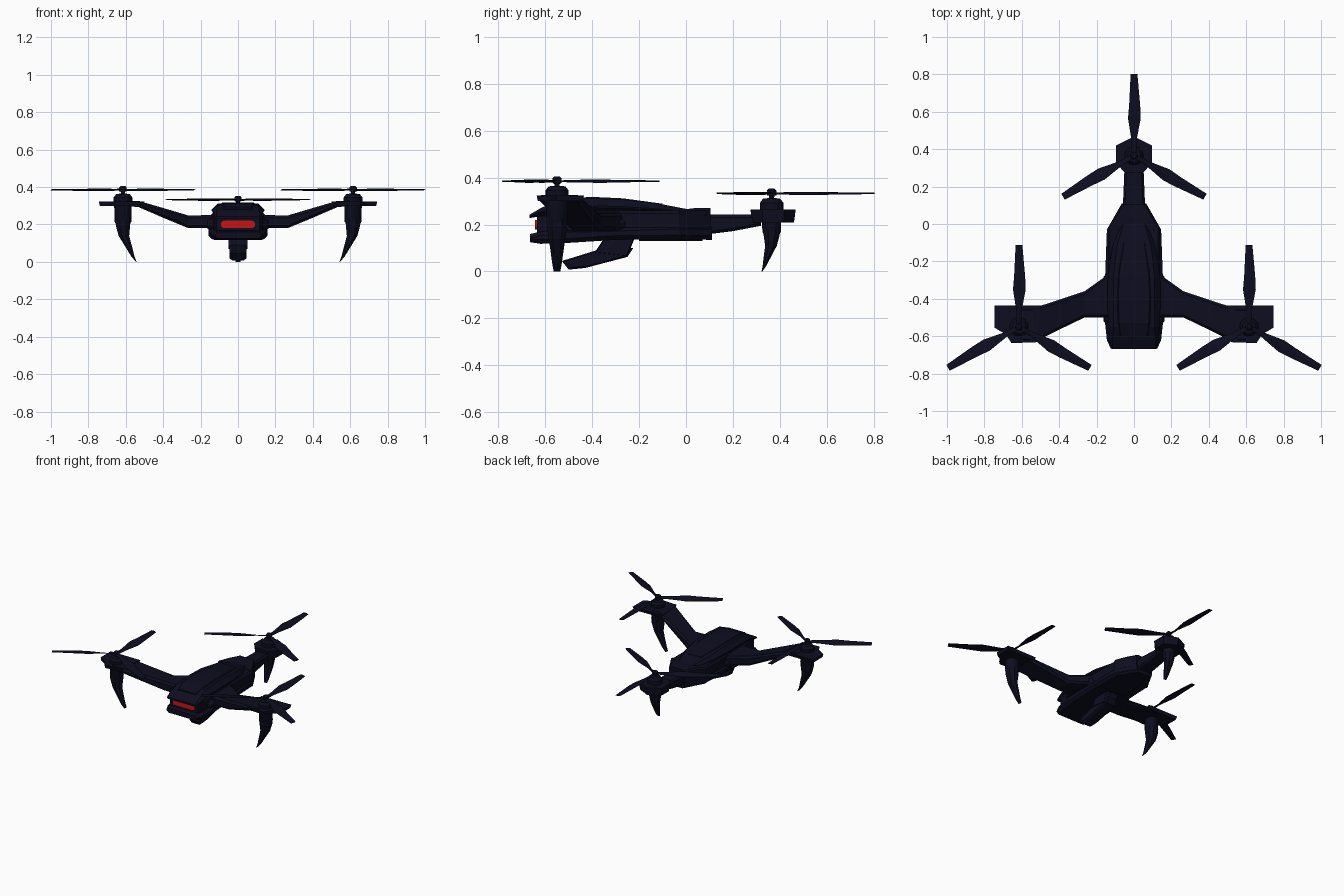
import bpy, bmesh
from math import radians, sin, cos, pi
from mathutils import Matrix, Vector

cube = bpy.data.objects.get("Cube")
if cube:
    bpy.data.objects.remove(cube, do_unlink=True)


def material(name, rgb):
    m = bpy.data.materials.new(name)
    m.use_nodes = True
    m.diffuse_color = (*rgb, 1)
    m.node_tree.nodes["Principled BSDF"].inputs["Base Color"].default_value = (*rgb, 1)
    return m


NAVY = material("dark_navy", (0.004, 0.004, 0.014))
RED = material("red_light", (0.58, 0.007, 0.007))


def skin(name, rings, mat=NAVY, smooth=False):
    """Bridge equal rings of points and cap both ends."""
    bm = bmesh.new()
    loops = [[bm.verts.new(p) for p in ring] for ring in rings]
    n = len(loops[0])
    for a, b in zip(loops, loops[1:]):
        for i in range(n):
            j = (i + 1) % n
            bm.faces.new((a[i], a[j], b[j], b[i]))
    bm.faces.new(loops[0])
    bm.faces.new(loops[-1])
    bmesh.ops.recalc_face_normals(bm, faces=bm.faces)
    mesh = bpy.data.meshes.new(name)
    bm.to_mesh(mesh)
    bm.free()
    obj = bpy.data.objects.new(name, mesh)
    bpy.context.collection.objects.link(obj)
    mesh.materials.append(mat)
    if smooth:
        bpy.ops.object.select_all(action="DESELECT")
        obj.select_set(True)
        bpy.context.view_layer.objects.active = obj
        bpy.ops.object.shade_smooth_by_angle(angle=radians(35))
    return obj


def octagon(lo, hi, z0, z1, c):
    c = min(c, (z1 - z0) * 0.45, (hi - lo) * 0.45)
    return [(lo + c, z0), (hi - c, z0), (hi, z0 + c), (hi, z1 - c),
            (hi - c, z1), (lo + c, z1), (lo, z1 - c), (lo, z0 + c)]


def hull(name, sections, c, mat=NAVY):
    """Symmetric loft along y; section = (y, half width, bottom, top)."""
    return skin(name, [[(a, y, z) for a, z in octagon(-w, w, z0, z1, c)]
                       for y, w, z0, z1 in sections], mat)


def arm_loft(name, sections, c, side):
    """Loft along x; section = (x, front y, back y, bottom, top)."""
    return skin(name, [[(side * x, a, z) for a, z in octagon(y0, y1, z0, z1, c)]
                       for x, y0, y1, z0, z1 in sections])


def plate(name, outline, z0, z1, shrink=1.0, side=1):
    """Flat polygon prism whose underside may be smaller."""
    mid = sum((Vector(p) for p in outline), Vector((0, 0))) / len(outline)
    low = [mid + (Vector(p) - mid) * shrink for p in outline]
    return skin(name, [[(side * x, y, z0) for x, y in low],
                       [(side * x, y, z1) for x, y in outline]])


def side_prism(name, outline, w, inset):
    """Side profile (y, z) extruded across x with chamfered cheeks."""
    mid = sum((Vector(p) for p in outline), Vector((0, 0))) / len(outline)
    rings = []
    for x, s in ((-w, inset), (-w * 0.7, 1), (w * 0.7, 1), (w, inset)):
        rings.append([(x, *(mid + (Vector(p) - mid) * s)) for p in outline])
    return skin(name, rings)


def lathe(name, x, y, profile, n=16):
    return skin(name, [[(x + r * cos(2 * pi * i / n), y + r * sin(2 * pi * i / n), z)
                        for i in range(n)] for r, z in profile], smooth=True)


# Fuselage: lower hull, recessed core, canopy and rear block
hull("lower_hull", [(-0.665, 0.125, 0.125, 0.16), (-0.62, 0.145, 0.118, 0.17),
                    (-0.5, 0.158, 0.122, 0.185), (-0.3, 0.155, 0.135, 0.19),
                    (-0.03, 0.145, 0.137, 0.2), (0.11, 0.065, 0.135, 0.2)], 0.018)
hull("body_core", [(-0.635, 0.115, 0.155, 0.245), (-0.5, 0.14, 0.155, 0.26),
                   (-0.03, 0.14, 0.155, 0.26), (0.1, 0.07, 0.155, 0.25)], 0.012)
hull("canopy", [(-0.667, 0.12, 0.228, 0.242), (-0.62, 0.13, 0.235, 0.27),
                (-0.55, 0.137, 0.24, 0.302), (-0.42, 0.142, 0.24, 0.312),
                (-0.28, 0.14, 0.24, 0.308), (-0.12, 0.115, 0.24, 0.29),
                (0.01, 0.065, 0.24, 0.265)], 0.035)
hull("canopy_spine", [(-0.6, 0.075, 0.26, 0.287), (-0.53, 0.085, 0.28, 0.311),
                      (-0.4, 0.09, 0.29, 0.318), (-0.27, 0.085, 0.29, 0.312),
                      (-0.1, 0.06, 0.27, 0.289)], 0.006)
hull("rear_block", [(-0.03, 0.145, 0.14, 0.262), (0.035, 0.105, 0.14, 0.27),
                    (0.105, 0.066, 0.14, 0.27)], 0.01)
hull("belly_panel", [(-0.2, 0.09, 0.13, 0.16), (0.07, 0.06, 0.13, 0.16)], 0.006)

# Front light bar with rounded ends
rim = []
for sx, start in ((1, -90), (-1, 90)):
    for k in range(7):
        a = radians(start + 30 * k)
        rim.append((sx * 0.072 + 0.02 * cos(a), 0.2 + 0.02 * sin(a)))
skin("front_light", [[(x, y, z) for x, z in rim] for y in (-0.643, -0.634)], RED)

# Tail boom and rear pod
hull("tail_boom", [(0.08, 0.06, 0.157, 0.242), (0.2, 0.055, 0.172, 0.242),
                   (0.32, 0.05, 0.195, 0.242)], 0.012)
hex_pod = [(0, 0.468), (-0.095, 0.42), (-0.095, 0.325), (-0.05, 0.275),
           (0.05, 0.275), (0.095, 0.325), (0.095, 0.42)]
plate("rear_pod", hex_pod, 0.208, 0.265, 0.93)

# Underslung camera
side_prism("camera_body", [(-0.53, 0.045), (-0.5, 0.008), (-0.43, 0.015), (-0.25, 0.062),
                           (-0.225, 0.1), (-0.32, 0.108), (-0.4, 0.085), (-0.48, 0.06)],
           0.045, 0.8)
side_prism("camera_mount", [(-0.39, 0.08), (-0.25, 0.065), (-0.22, 0.14), (-0.35, 0.14)],
           0.05, 0.92)

# Arms and front pods
pod = [(0.5, -0.437), (0.745, -0.435), (0.745, -0.555), (0.685, -0.59),
       (0.655, -0.637), (0.52, -0.632)]
for side, tag in ((1, "left"), (-1, "right")):
    arm_loft(tag + "_arm", [(0.1, -0.5, -0.25, 0.18, 0.258), (0.16, -0.5, -0.285, 0.18, 0.25),
                            (0.265, -0.5, -0.36, 0.18, 0.248),
                            (0.4, -0.565, -0.405, 0.236, 0.288),
                            (0.53, -0.63, -0.447, 0.292, 0.326),
                            (0.6, -0.63, -0.45, 0.3, 0.326)], 0.014, side)
    plate(tag + "_pod", pod, 0.3, 0.324, 0.94, side)
    arm_loft(tag + "_shoulder", [(0.12, -0.56, -0.24, 0.165, 0.235),
                                 (0.162, -0.52, -0.28, 0.175, 0.225)], 0.02, side)


def rotor_unit(tag, x, y, top, inward, leg_top, reach, size):
    """Motor, hub, three blades and a curved landing leg."""
    lathe(tag + "_motor", x, y,
          [(0.036 * size, leg_top - 0.01), (0.045 * size, leg_top + 0.005),
           (0.047 * size, top - 0.08), (0.05, top - 0.07), (0.05, top - 0.04),
           (0.036, top - 0.022), (0.012, top - 0.02)])
    lathe(tag + "_hub", x, y, [(0.01, top - 0.025), (0.012, top - 0.01), (0.02, top - 0.008),
                               (0.02, top + 0.012), (0.012, top + 0.02)], 12)
    # Blades: (radius, leading edge, trailing edge, half twist rise)
    shape = [(0.0, 0.012, -0.012, 0.002), (0.08, 0.013, -0.013, 0.005),
             (0.2, 0.032, -0.036, 0.006), (0.27, 0.026, -0.033, 0.004),
             (0.438, 0.018, -0.018, 0.002)]
    for k in range(3):
        turn = Matrix.Rotation(radians(90 + 120 * k), 3, "Z")
        rings = []
        for r, lead, trail, rise in shape:
            pts = [(r, lead, rise + 0.001), (r, 0, 0.0035), (r, trail, -rise + 0.001),
                   (r, trail, -rise - 0.001), (r, 0, -0.0025), (r, lead, rise - 0.001)]
            rings.append([turn @ Vector(p) + Vector((x, y, top)) for p in pts])
        skin(f"{tag}_blade_{k + 1}", rings)
    # Leg: (height share, inward shift, radial half size, tangent half size)
    d = Vector((*inward, 0))
    t = Vector((-d.y, d.x, 0))
    rings = []
    for h, shift, a, b in ((1.1, 0, 0.042, 0.045), (0.92, 0, 0.038, 0.043),
                           (0.66, 0.005, 0.028, 0.035), (0.36, 0.033, 0.017, 0.026),
                           (0.15, 0.052, 0.009, 0.02), (0, 0.071, 0.002, 0.014)):
        mid = Vector((x, y, leg_top * h)) + d * shift * reach
        rings.append([mid + d * a * u * size + t * b * v * size for u, v in
                      ((1, 0.5), (1, -0.5), (0.4, -1), (-0.4, -1),
                       (-1, -0.5), (-1, 0.5), (-0.4, 1), (0.4, 1))])
    skin(tag + "_leg", rings)


rotor_unit("left", 0.615, -0.55, 0.385, (-1, 0), 0.21, 1, 1)
rotor_unit("right", -0.615, -0.55, 0.385, (1, 0), 0.21, 1, 1)
rotor_unit("rear", 0, 0.365, 0.333, (0, -1), 0.165, 0.58, 0.88)
